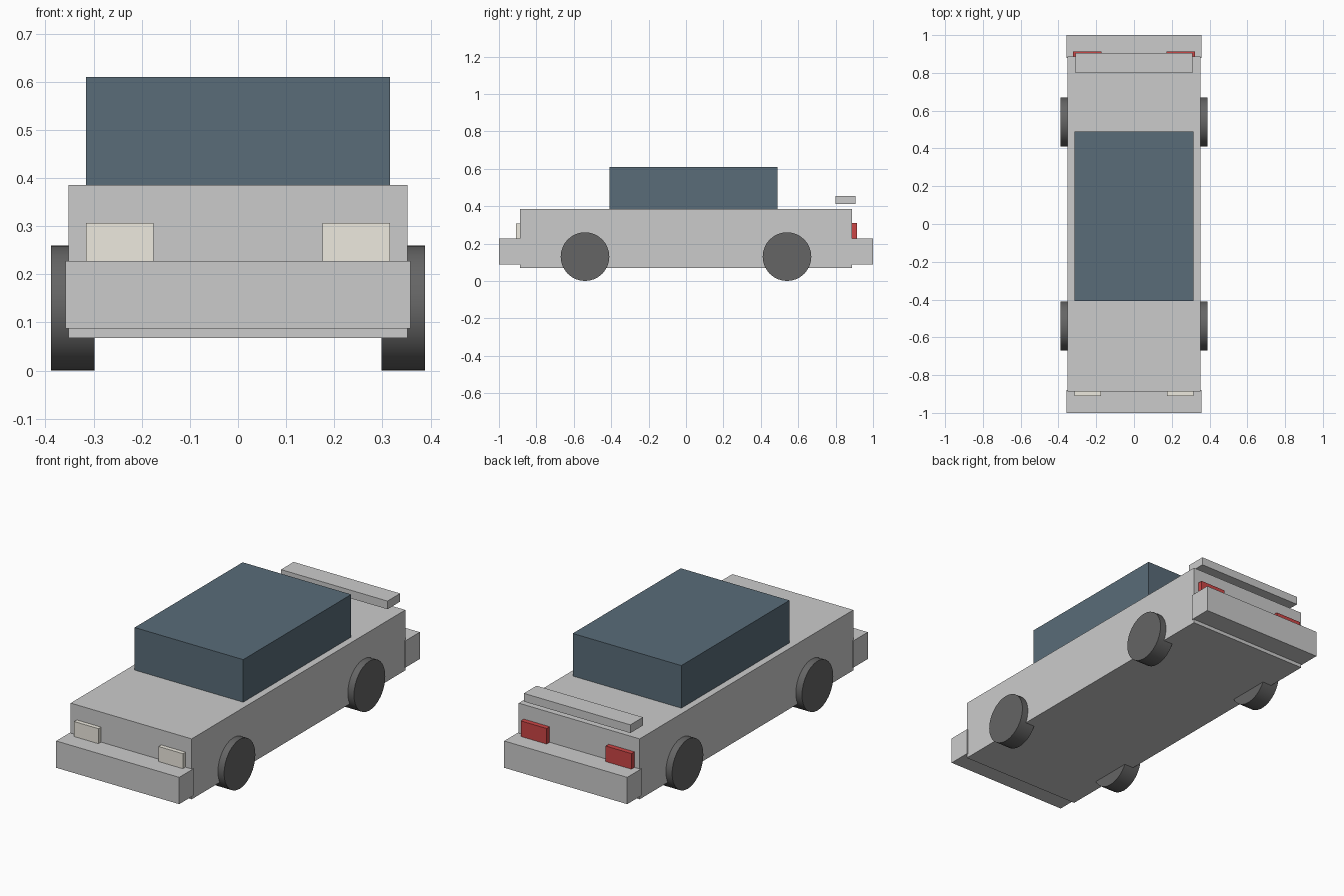
import bpy
import math

if "Cube" in bpy.data.objects:
    bpy.data.objects.remove(bpy.data.objects["Cube"])


def material(name, r, g, b):
    m = bpy.data.materials.new(name)
    m.diffuse_color = (r, g, b, 1)
    m.use_nodes = True
    m.node_tree.nodes["Principled BSDF"].inputs["Base Color"].default_value = m.diffuse_color
    return m


def box(name, x, y, z, mat=None):
    """Box from (min, max) ranges on each axis."""
    ranges = (x, y, z)
    bpy.ops.mesh.primitive_cube_add(size=1, location=[(a + b) / 2 for a, b in ranges])
    ob = bpy.context.object
    ob.name = name
    ob.scale = [b - a for a, b in ranges]
    bpy.ops.object.transform_apply(location=False, rotation=False, scale=True)
    if mat:
        ob.data.materials.append(mat)
    return ob


glass = material("dark_glass", 0.10, 0.15, 0.19)
rubber = material("rubber", 0.13, 0.13, 0.13)
lamp = material("lamp", 0.85, 0.82, 0.74)
red = material("red_lamp", 0.6, 0.06, 0.06)

# Body, cabin and spoiler floating above the tail
box("body", (-0.352, 0.352), (-0.888, 0.888), (0.068, 0.386))
box("cabin", (-0.316, 0.316), (-0.408, 0.49), (0.386, 0.61), glass)
box("spoiler", (-0.31, 0.31), (0.80, 0.905), (0.412, 0.455))

# Bumpers
box("front_bumper", (-0.358, 0.358), (-1.0, -0.88), (0.087, 0.228))
box("rear_bumper", (-0.358, 0.358), (0.88, 1.0), (0.087, 0.228))

for side, s in (("left", -1), ("right", 1)):
    # Lights
    x = sorted((s * 0.175, s * 0.316))
    box(f"{side}_headlight", x, (-0.91, -0.87), (0.228, 0.307), lamp)
    x = sorted((s * 0.172, s * 0.322))
    box(f"{side}_tail_light", x, (0.87, 0.913), (0.228, 0.31), red)

    # Wheels
    for end, y in (("front", -0.54), ("rear", 0.54)):
        bpy.ops.mesh.primitive_cylinder_add(
            vertices=32, radius=0.13, depth=0.09,
            location=(s * 0.343, y, 0.13), rotation=(0, math.pi / 2, 0))
        wheel = bpy.context.object
        wheel.name = f"{end}_{side}_wheel"
        wheel.data.materials.append(rubber)
        bpy.ops.object.shade_smooth_by_angle(angle=math.radians(30))
